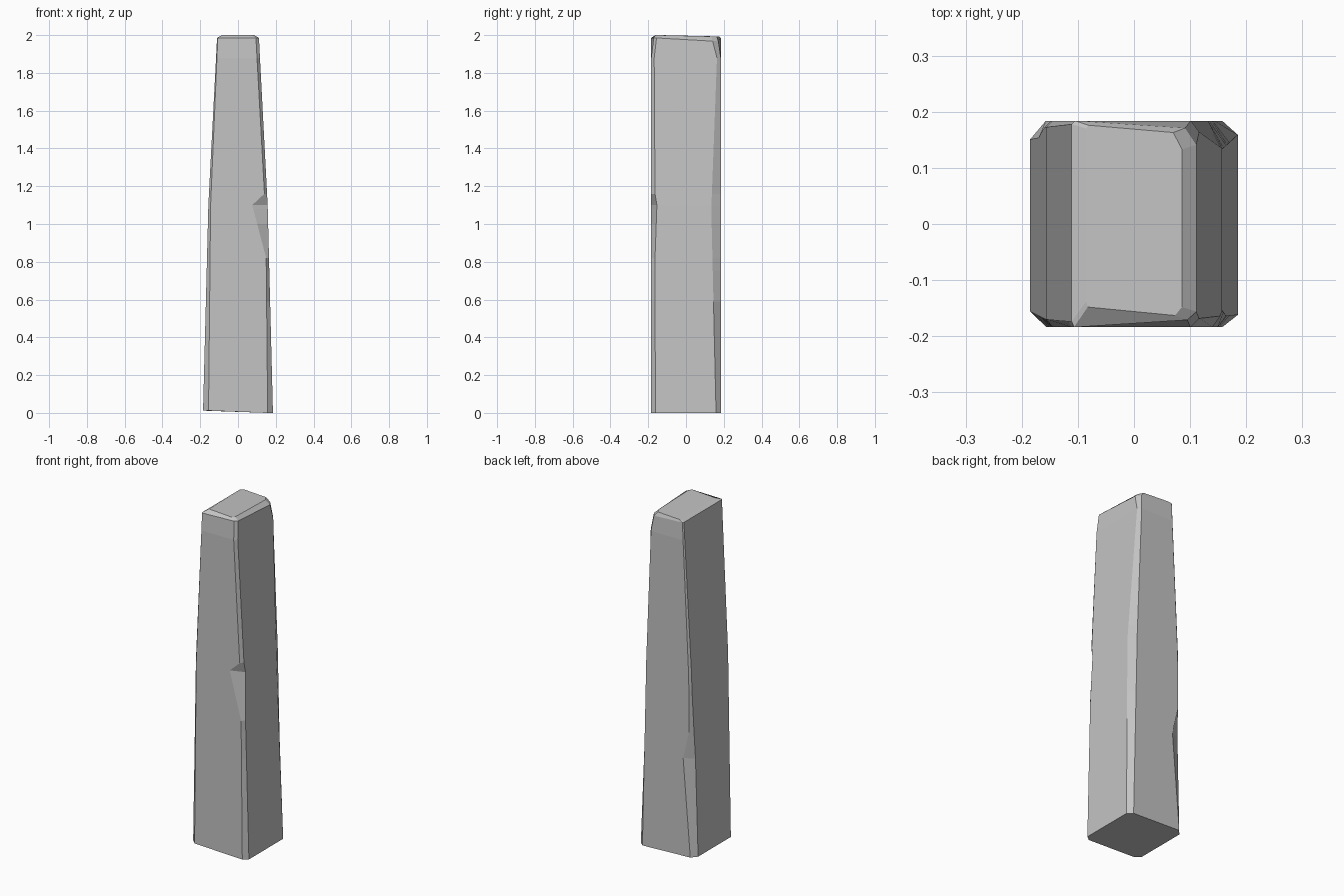
import bpy, bmesh

cube = bpy.data.objects.get("Cube")
if cube:
    bpy.data.objects.remove(cube)

# One stone colour
stone = bpy.data.materials.new("grey stone")
stone.use_nodes = True
colour = (0.55, 0.55, 0.55, 1)
stone.diffuse_color = colour
stone.node_tree.nodes["Principled BSDF"].inputs["Base Color"].default_value = colour

DEPTH = 0.184
# Half width by height: (z, half width)
taper = [(0, 0.185), (1.1, 0.157), (1.98, 0.111)]

# Worn edge of each corner by height: (z, cut along x, cut along y)
front_right = [(0, 0.028, 0.022), (0.82, 0.015, 0.02), (1.1, 0.082, 0.03),
               (1.16, 0.014, 0.02), (1.98, 0.016, 0.015)]
back_right = [(0, 0.028, 0.025), (1.08, 0.025, 0.05), (1.88, 0.015, 0.02),
              (1.98, 0.02, 0.03)]
back_left = [(0, 0.028, 0.033), (0.59, 0.06, 0.03), (0.75, 0.018, 0.022),
             (1, 0.012, 0.012), (1.98, 0.006, 0.006)]
front_left = [(0, 0.029, 0.028), (1.1, 0.012, 0.014), (1.98, 0.004, 0.01)]
corners = [(1, -1, front_right), (1, 1, back_right),
           (-1, 1, back_left), (-1, -1, front_left)]


def sample(table, z):
    """Straight-line interpolation of a height table."""
    for low, high in zip(table, table[1:]):
        if z <= high[0]:
            t = (z - low[0]) / (high[0] - low[0])
            return [a + (b - a) * t for a, b in zip(low[1:], high[1:])]
    return table[-1][1:]


def corner_points(sx, sy, table, z):
    """Two ends of the worn edge, in anticlockwise order."""
    x = sample(taper, z)[0]
    cx, cy = sample(table, z)
    y = DEPTH
    if z > 1.9 and sx > 0:
        y -= 0.013          # upper right leans inward
    pair = [(sx * (x - cx), sy * y), (sx * x, sy * (y - cy))]
    return pair if sx * sy < 0 else pair[::-1]


# Pillar shaft: a stack of eight-sided sections
bm = bmesh.new()
heights = sorted({row[0] for _, _, table in corners for row in table})
rings = []
for z in heights:
    ring = []
    for sx, sy, table in corners:
        for x, y in corner_points(sx, sy, table, z):
            level = z
            if z == 0 and sx < 0:
                level = 0.012       # sloping foot
            elif z == heights[-1]:
                level = 1.985 if sy < 0 or sx < 0 else 1.968
            ring.append(bm.verts.new((x, y, level)))
    rings.append(ring)

# Chipped top rim, deepest at the front left
rim = []
for v in rings[-1]:
    x, y, _ = v.co
    inset = 0.036 if x < 0 and y < 0 else 0.008
    new_x = x * 0.77
    new_y = y + inset if y < 0 else y - inset
    rim.append(bm.verts.new((new_x, new_y, 2.0 if y < 0 else 1.993)))
rings.append(rim)

for lower, upper in zip(rings, rings[1:]):
    for i in range(8):
        j = (i + 1) % 8
        bm.faces.new((lower[i], lower[j], upper[j], upper[i]))
bm.faces.new(rings[0][::-1])
bm.faces.new(rings[-1])
bmesh.ops.recalc_face_normals(bm, faces=bm.faces)

mesh = bpy.data.meshes.new("stone_pillar")
bm.to_mesh(mesh)
bm.free()
mesh.materials.append(stone)
pillar = bpy.data.objects.new("stone_pillar", mesh)
bpy.context.collection.objects.link(pillar)
